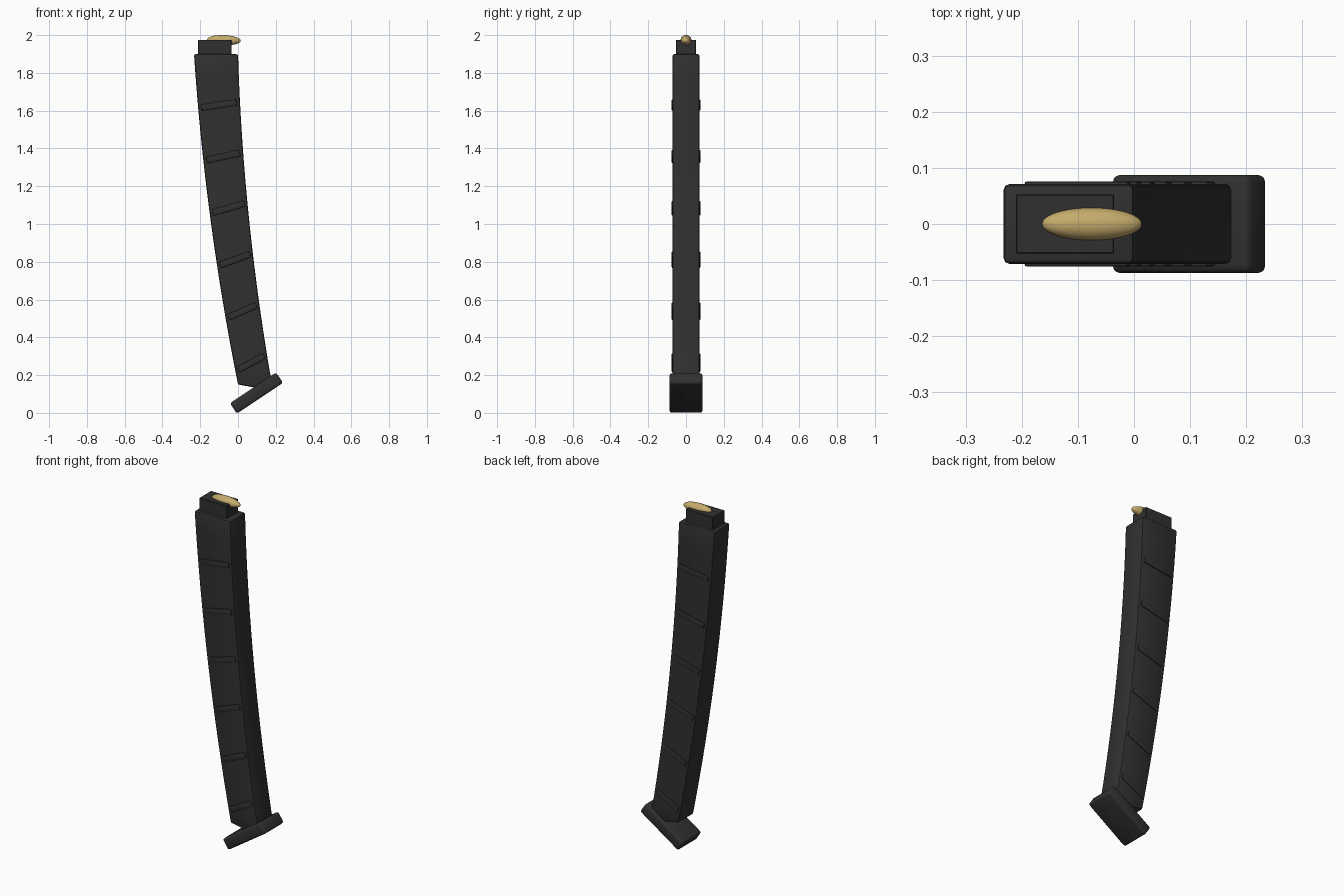
import bpy, bmesh, math
from mathutils import Matrix, Vector

cube = bpy.data.objects.get("Cube")
if cube:
    bpy.data.objects.remove(cube, do_unlink=True)


def material(name, rgb):
    mat = bpy.data.materials.new(name)
    mat.use_nodes = True
    mat.diffuse_color = (*rgb, 1)
    mat.node_tree.nodes["Principled BSDF"].inputs["Base Color"].default_value = (*rgb, 1)
    return mat


black = material("matte black", (0.03, 0.03, 0.03))
brass = material("brass", (0.56, 0.41, 0.15))


def finish(name, bm, mat, bevel=0, segments=2):
    """Round the sharp edges, then turn the bmesh into a shaded object."""
    bmesh.ops.recalc_face_normals(bm, faces=bm.faces)
    if bevel:
        sharp = [e for e in bm.edges if e.calc_face_angle(0) > math.radians(40)]
        bmesh.ops.bevel(bm, geom=sharp, offset=bevel, segments=segments,
                        profile=0.5, affect='EDGES', clamp_overlap=True)
    mesh = bpy.data.meshes.new(name)
    bm.to_mesh(mesh)
    bm.free()
    mesh.materials.append(mat)
    obj = bpy.data.objects.new(name, mesh)
    bpy.context.collection.objects.link(obj)
    bpy.ops.object.select_all(action='DESELECT')
    obj.select_set(True)
    bpy.context.view_layer.objects.active = obj
    bpy.ops.object.shade_smooth_by_angle(angle=math.radians(35))
    return obj


def box(name, centre, size, tilt=0, bevel=0, segments=2):
    """Box tilted in the xz plane, its +x end rising by tilt degrees."""
    bm = bmesh.new()
    place = (Matrix.Translation(centre) @ Matrix.Rotation(math.radians(-tilt), 4, 'Y')
             @ Matrix.Diagonal((*size, 1)))
    bmesh.ops.create_cube(bm, size=1, matrix=place)
    return finish(name, bm, black, bevel, segments)


TOP = 1.9
HALF = 0.071


def left_edge(t):
    return -0.233 + 0.0663 * t + 0.0382 * t * t


def right_edge(t):
    return 0.0308 * t + 0.0412 * t * t


# Curved, slightly tapering body lofted from rectangular sections
STEPS = 16
bm = bmesh.new()
rings = []
for i in range(STEPS + 1):
    tl, tr = 1.75 * i / STEPS, 1.782 * i / STEPS
    xl, xr = left_edge(tl), right_edge(tr)
    corners = [(xl, -HALF, TOP - tl), (xr, -HALF, TOP - tr),
               (xr, HALF, TOP - tr), (xl, HALF, TOP - tl)]
    rings.append([bm.verts.new(c) for c in corners])
for a, b in zip(rings, rings[1:]):
    for k in range(4):
        n = (k + 1) % 4
        bm.faces.new((a[k], a[n], b[n], b[k]))
bm.faces.new(rings[0])
bm.faces.new(rings[-1])
finish("curved_body", bm, black, bevel=0.01)

# Grip ribs on both sides, steeper and shorter toward the base
for i in range(6):
    z = 1.63 - 0.273 * i
    t = TOP - z
    x = (left_edge(t) + right_edge(t)) / 2
    for side, y in (("front", -1), ("back", 1)):
        box(f"{side}_rib_{i + 1}", (x, y * 0.068, z), (0.188 - 0.006 * i, 0.016, 0.034),
            tilt=8 + 4 * i, bevel=0.005)

# Feed neck and base plate
box("feed_neck", (-0.123, 0, 1.925), (0.175, 0.106, 0.1), bevel=0.002, segments=1)
box("base_plate", (0.098, 0, 0.105), (0.294, 0.175, 0.066), tilt=33.7, bevel=0.013, segments=3)

# Top cartridge: a long ellipsoid lying in the neck
bm = bmesh.new()
place = (Matrix.Translation((-0.075, 0, 1.973)) @ Matrix.Rotation(math.radians(2), 4, 'Y')
         @ Matrix.Diagonal((0.089, 0.029, 0.027, 1)) @ Matrix.Rotation(math.pi / 2, 4, 'Y'))
bmesh.ops.create_uvsphere(bm, u_segments=32, v_segments=20, radius=1, matrix=place)
finish("top_cartridge", bm, brass)
